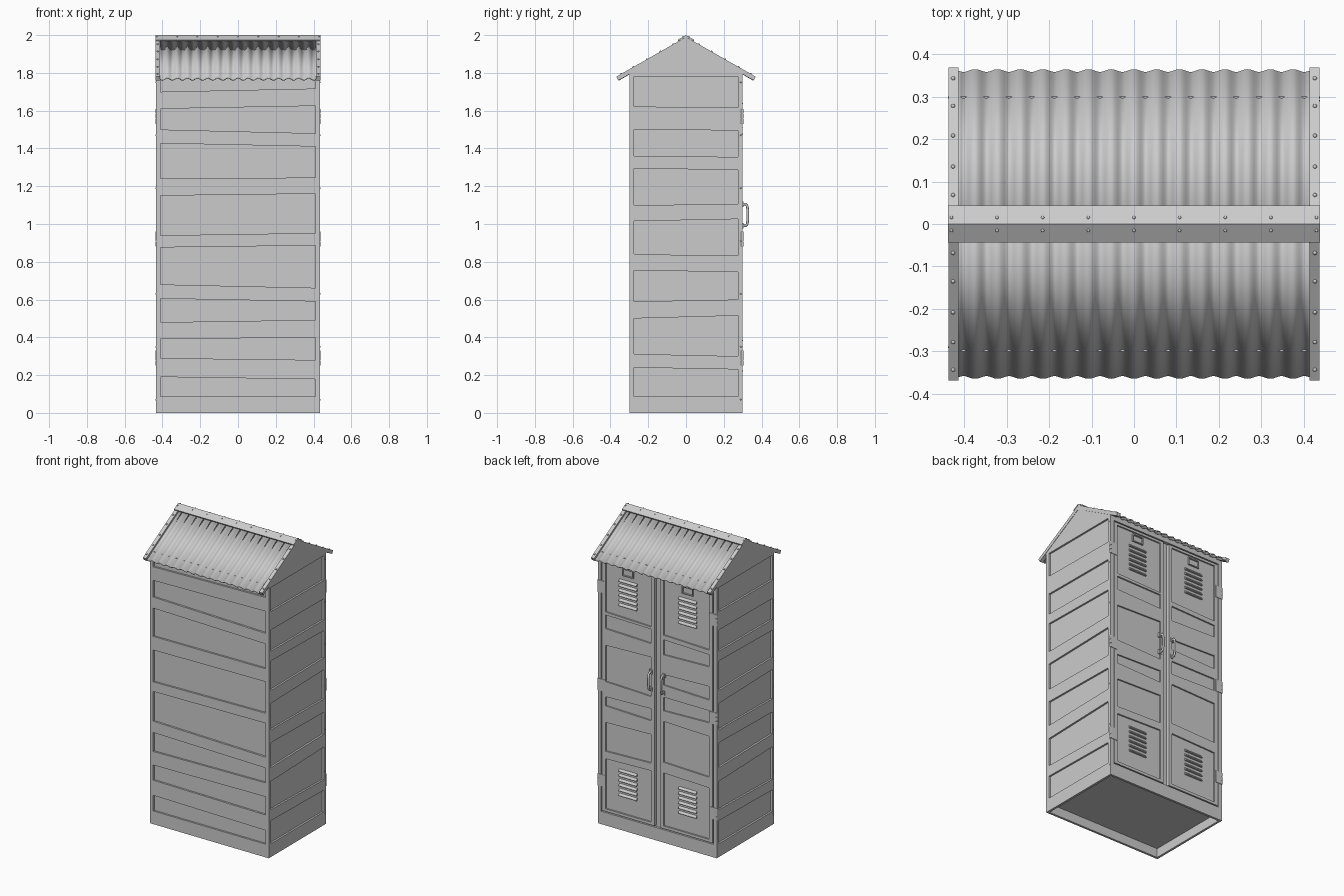
import bpy, bmesh, math
from mathutils import Vector, Matrix

if "Cube" in bpy.data.objects:
    bpy.data.objects.remove(bpy.data.objects["Cube"])

grey = bpy.data.materials.new("grey_metal")
grey.diffuse_color = (0.6, 0.6, 0.6, 1)
grey.use_nodes = True
grey.node_tree.nodes["Principled BSDF"].inputs["Base Color"].default_value = grey.diffuse_color


def finish(name, bm, smooth=False):
    bmesh.ops.recalc_face_normals(bm, faces=bm.faces[:])
    me = bpy.data.meshes.new(name)
    bm.to_mesh(me)
    bm.free()
    me.materials.append(grey)
    ob = bpy.data.objects.new(name, me)
    bpy.context.collection.objects.link(ob)
    if smooth:
        bpy.ops.object.select_all(action='DESELECT')
        ob.select_set(True)
        bpy.context.view_layer.objects.active = ob
        bpy.ops.object.shade_smooth_by_angle(angle=math.radians(40))
    return ob


def slab(bm, pts, P, d0, d1):
    """Extrude a 2D outline between two depths, placed by the mapping P(u, z, d)."""
    a = [bm.verts.new(P(u, z, d0)) for u, z in pts]
    b = [bm.verts.new(P(u, z, d1)) for u, z in pts]
    n = len(pts)
    bm.faces.new(a)
    bm.faces.new(b)
    for i in range(n):
        j = (i + 1) % n
        bm.faces.new((a[i], a[j], b[j], b[i]))


def rect(bm, u0, u1, z0, z1, P, d0, d1):
    slab(bm, [(u0, z0), (u1, z0), (u1, z1), (u0, z1)], P, d0, d1)


def rivet(bm, loc, r=0.005):
    bmesh.ops.create_icosphere(bm, subdivisions=2, radius=r, matrix=Matrix.Translation(loc))


front = lambda u, z, d: Vector((u, -d, z))
back = lambda u, z, d: Vector((u, d, z))
right = lambda u, z, d: Vector((d, u, z))
left = lambda u, z, d: Vector((-d, -u, z))


def strips(bm, u0, u1, gaps, P, d0, d1):
    """Raised bands (slightly slanted) between sunken panels."""
    for bl, br, tl, tr in gaps:
        slab(bm, [(u0, bl), (u1, br), (u1, tr), (u0, tl)], P, d0, d1)


# inner body, shows as the sunken panels and the floor
bm = bmesh.new()
slab(bm, [(-.288, .06), (.28, .06), (.28, 1.80), (0, 1.962), (-.288, 1.797)], right, -.423, .423)
finish("body_core", bm)

# front wall bands and posts
bm = bmesh.new()
strips(bm, -.41, .41, [
    (0, 0, .087, .087), (.19, .178, .29, .28), (.39, .40, .48, .492),
    (.605, .59, .68, .662), (.876, .886, .94, .952), (1.15, 1.16, 1.24, 1.246),
    (1.427, 1.41, 1.50, 1.48), (1.61, 1.625, 1.70, 1.717), (1.78, 1.78, 1.80, 1.80)], front, .285, .30)
for s in (-1, 1):
    rect(bm, *sorted((s * .41, s * .435)), 0, 1.80, front, .285, .30)
finish("front_wall", bm)

# side walls with gable ends
for name, P in (("right_wall", right), ("left_wall", left)):
    bm = bmesh.new()
    strips(bm, -.275, .28, [
        (0, 0, .088, .088), (.24, .23, .312, .30), (.50, .515, .59, .60),
        (.755, .745, .84, .832), (1.015, 1.026, 1.10, 1.105),
        (1.295, 1.285, 1.36, 1.355), (1.50, 1.495, 1.622, 1.616)], P, .42, .435)
    rect(bm, -.30, -.275, 0, 1.78, P, .42, .435)
    rect(bm, .28, .30, 0, 1.78, P, .42, .435)
    slab(bm, [(-.3, 1.78), (.3, 1.78), (.3, 1.80), (0, 1.972), (-.3, 1.80)], P, .42, .435)
    finish(name, bm)

# door frame
bm = bmesh.new()
rect(bm, -.435, .435, 0, .085, back, .285, .30)
rect(bm, -.435, .435, 1.765, 1.80, back, .275, .30)
for s in (-1, 1):
    rect(bm, *sorted((s * .41, s * .435)), .085, 1.765, back, .275, .30)
finish("door_frame", bm)

# doors with sunken panels, louvres and label holders
bands = {1: [(.45, .44, .50, .49), (.69, .68, .78, .79), (.86, .85, .94, .95),
             (1.20, 1.19, 1.29, 1.30), (1.385, 1.39, 1.40, 1.41)],
         -1: [(.45, .46, .52, .53), (.79, .80, .88, .87), (.96, .96, 1.03, 1.04),
              (1.12, 1.11, 1.25, 1.24), (1.33, 1.34, 1.36, 1.37)]}
for s, side in ((1, "left"), (-1, "right")):
    bm = bmesh.new()
    a, b = sorted((s * .02, s * .404))
    rect(bm, a, b, .092, 1.758, back, .275, .29)
    rect(bm, a, a + .025, .092, 1.758, back, .288, .30)
    rect(bm, b - .025, b, .092, 1.758, back, .288, .30)
    strips(bm, a + .025, b - .025, bands[s] + [(.092, .092, .11, .11), (1.742, 1.742, 1.758, 1.758)],
           back, .288, .30)
    finish(side + "_door", bm)

    cx = s * .218
    bm = bmesh.new()
    for z0 in (.22, 1.475):
        for i in range(6):
            z = z0 + i * .032
            # wedge louvre: open underneath, sloping back to the door at the top
            slab(bm, [(.289, z), (.301, z), (.301, z + .004), (.289, z + .018)],
                 lambda d, zz, x: Vector((x, d, zz)), cx - .065, cx + .065)
    finish(side + "_louvres", bm)

    bm = bmesh.new()
    for u0, u1, z0, z1 in ((-.04, .04, 1.68, 1.686), (-.04, .04, 1.724, 1.73),
                           (-.04, -.034, 1.686, 1.724), (.034, .04, 1.686, 1.724)):
        rect(bm, cx + u0, cx + u1, z0, z1, back, .289, .299)
    finish(side + "_label_holder", bm)

    # bent tube handle with foot plates
    hx = s * .046
    cu = bpy.data.curves.new(side + "_handle", 'CURVE')
    cu.dimensions = '3D'
    cu.bevel_depth = .007
    cu.bevel_resolution = 2
    cu.use_fill_caps = True
    sp = cu.splines.new('POLY')
    path = [(.298, .99), (.316, .99), (.324, 1.0), (.327, 1.02),
            (.327, 1.075), (.324, 1.095), (.316, 1.105), (.298, 1.105)]
    sp.points.add(len(path) - 1)
    for p, (y, z) in zip(sp.points, path):
        p.co = (hx, y, z, 1)
    cu.materials.append(grey)
    ob = bpy.data.objects.new(side + "_handle", cu)
    bpy.context.collection.objects.link(ob)
    bpy.ops.object.select_all(action='DESELECT')
    ob.select_set(True)
    bpy.context.view_layer.objects.active = ob
    bpy.ops.object.convert(target='MESH')
    bpy.ops.object.shade_smooth_by_angle(angle=math.radians(50))
    bm = bmesh.new()
    for z in (.99, 1.105):
        rect(bm, hx - .011, hx + .011, z - .014, z + .014, back, .289, .304)
    finish(side + "_handle_feet", bm)

    # hinges: knuckles and leaf plates
    bm = bmesh.new()
    for zc in (.29, .92, 1.57):
        for k in (-1, 0, 1):
            bmesh.ops.create_cone(bm, cap_ends=True, segments=10, radius1=.007, radius2=.007, depth=.025,
                                  matrix=Matrix.Translation((s * .431, .298, zc + k * .027)))
        rect(bm, *sorted((s * .385, s * .431)), zc - .04, zc + .04, back, .295, .303)
    finish(side + "_hinges", bm, True)

# corrugated roof sheets
for s, name in ((1, "back_roof_sheet"), (-1, "front_roof_sheet")):
    bm = bmesh.new()
    rows, n = [], 124
    tilt = math.atan(.575)
    for i in range(n + 1):
        x = -.415 + .83 * i / n
        w = .0065 * math.cos(2 * math.pi * x / .0535)
        rows.append([bm.verts.new((x, s * (y + w * math.sin(tilt) * (y > 0)),
                                   1.974 - .575 * y + w * math.cos(tilt))) for y in (0, .36)])
    for p, q in zip(rows, rows[1:]):
        f = bm.faces.new((p[0], p[1], q[1], q[0]))
    ob = finish(name, bm, True)
    m = ob.modifiers.new("thickness", 'SOLIDIFY')
    m.thickness = .005
    m.offset = 0

# roof end trims and ridge cap
bm = bmesh.new()
trim = [(0, 1.990), (.369, 1.780), (.358, 1.760), (0, 1.962), (-.358, 1.760), (-.369, 1.780)]
for s in (-1, 1):
    slab(bm, trim, right, s * .413, s * .437)
finish("roof_end_trims", bm)
bm = bmesh.new()
slab(bm, [(0, 2.0), (.044, 1.975), (.041, 1.968), (0, 1.990), (-.041, 1.968), (-.044, 1.975)],
     right, -.438, .438)
finish("ridge_cap", bm)

# rivets on the trims, cap and side edges
bm = bmesh.new()
for s in (-1, 1):
    for t in (-1, 1):
        for y in (.068, .135, .208, .278, .343):
            rivet(bm, (s * .426, t * y, 1.990 - .569 * y))
    for i in range(9):
        rivet(bm, (-.43 + i * .1075, s * .015, 1.991), .004)
    for i in range(7):
        rivet(bm, (s * .434, s * .29, .07 + i * .28), .004)
finish("rivets", bm, True)
